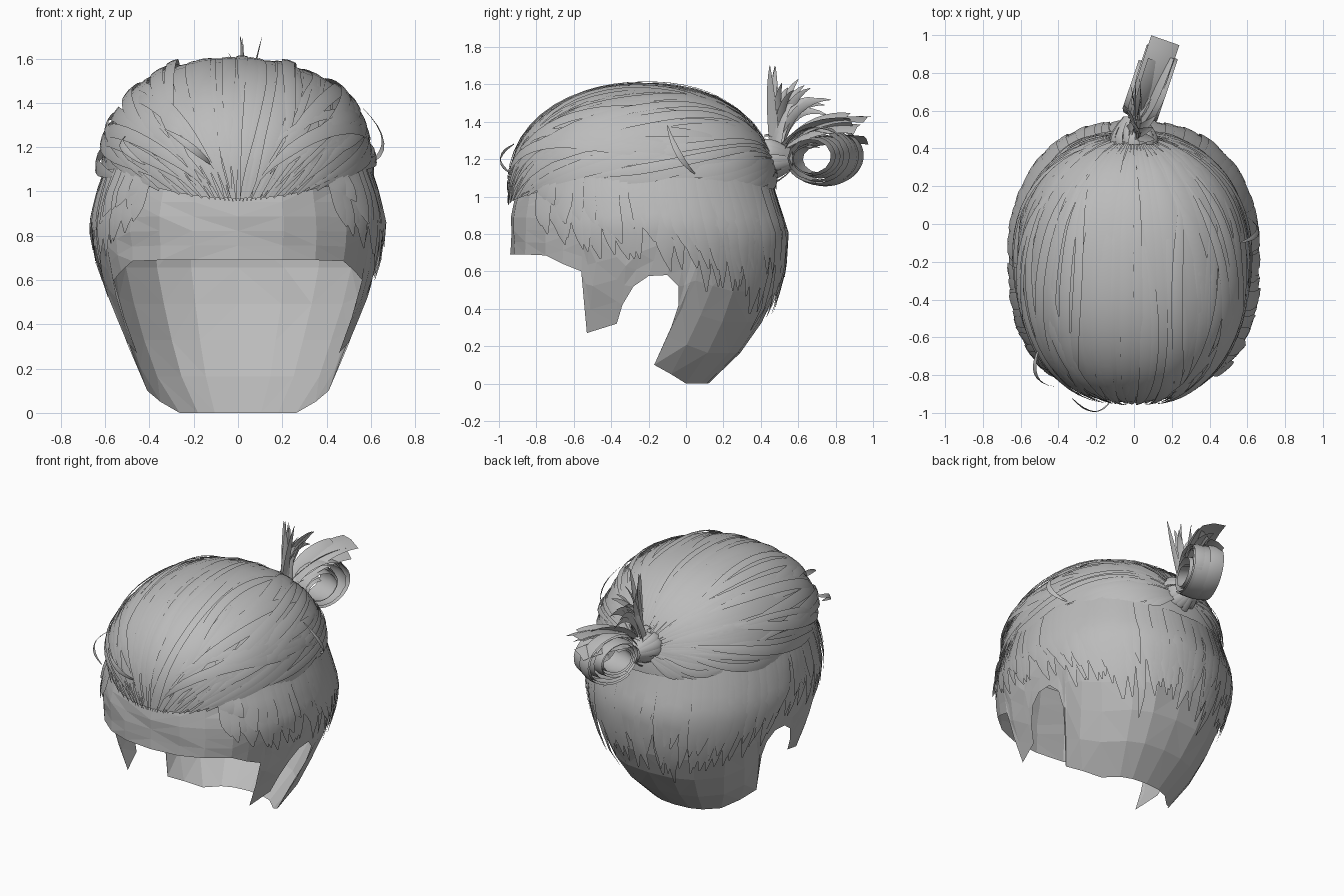
import bpy, bmesh, math, random
from mathutils import Vector as V

if "Cube" in bpy.data.objects:
    bpy.data.objects.remove(bpy.data.objects["Cube"])

random.seed(4)
P = 2.4                                   # squareness of the head sections
mat = bpy.data.materials.new("hair_grey")
mat.diffuse_color = (0.5, 0.5, 0.5, 1)
mat.use_nodes = True
mat.node_tree.nodes["Principled BSDF"].inputs["Base Color"].default_value = mat.diffuse_color


def lerp_table(t, x):
    if x <= t[0][0]:
        return t[0][1]
    for (a, u), (b, w) in zip(t, t[1:]):
        if x <= b:
            return u + (w - u) * (x - a) / (b - a)
    return t[-1][1]


def finish(bm, name, smooth=True):
    me = bpy.data.meshes.new(name)
    bm.to_mesh(me)
    bm.free()
    me.materials.append(mat)
    for p in me.polygons:
        p.use_smooth = smooth
    ob = bpy.data.objects.new(name, me)
    bpy.context.collection.objects.link(ob)
    return ob


def ribbon(bm, pts, nors, width, bulge=0.2):
    """Arched strip along pts; width(f) is the half width at fraction f."""
    rows, n = [], len(pts)
    for i, (p, nor) in enumerate(zip(pts, nors)):
        t = (pts[min(i + 1, n - 1)] - pts[max(i - 1, 0)]).normalized()
        side = t.cross(nor).normalized()
        w = width(i / (n - 1))
        rows.append([bm.verts.new(q) for q in
                     (p - side * w, p + nor * w * bulge, p + side * w)])
    for a, b in zip(rows, rows[1:]):
        for j in (0, 1):
            bm.faces.new((a[j], a[j + 1], b[j + 1], b[j]))


def bezier(p0, p1, p2, n=9):
    return [p0 * (1 - f) ** 2 + p1 * 2 * f * (1 - f) + p2 * f * f
            for f in (i / (n - 1) for i in range(n))]


# ---- scalp shell: sections by height -------------------------------------
RX = [(0, .31), (.1, .41), (.3, .50), (.5, .58), (.7, .635), (.85, .65), (1, .62), (1.15, .575)]
RB = [(0, .32), (.1, .44), (.2, .53), (.4, .66), (.6, .715), (.8, .73), (1, .67), (1.15, .63)]
RF = [(0, .74), (.9, .74), (1.15, .69)]
YC = -.2


def section(th, z, off=0):
    c, s = math.cos(th), math.sin(th)
    k = 2 / P
    r = lerp_table(RF if c > 0 else RB, z) + off
    return V(((lerp_table(RX, z) + off) * math.copysign(abs(s) ** k, s),
              YC - r * math.copysign(abs(c) ** k, c), z))


# lower edge seen from the side: brow, sideburn, ear opening, nape
EDGE = [(-.95, .69), (-.92, .69), (-.86, .69), (-.75, .685), (-.66, .64), (-.56, .6),
        (-.545, .43), (-.53, .27), (-.37, .32), (-.34, .42), (-.28, .52), (-.2, .575),
        (-.1, .58), (-.04, .52), (-.04, .42), (-.08, .3), (-.17, .1), (-.08, .05),
        (0, 0), (.08, 0), (.11, 0), (.13, 0)]
cols, top = [], -1
for y, z in EDGE:
    q = (YC - y) / lerp_table(RF if y < YC else RB, z)
    th = math.acos(math.copysign(min(1, abs(q)) ** (P / 2), q))
    top = min(math.pi, max(top + math.radians(5), th))
    cols.append((th, top, z))
cols += [(2 * math.pi - a, 2 * math.pi - b, z) for a, b, z in cols[-2:0:-1]]
bm = bmesh.new()
grid = []
for a, b, z0 in cols:
    col = []
    for j in range(8):
        z = z0 + (1.15 - z0) * j / 7
        w = min(1, (z - z0) / (.95 - z0))
        dent = random.uniform(-.008, .004) if 0 < j < 6 else 0
        col.append(bm.verts.new(section(a + (b - a) * w, z, dent)))
    grid.append(col)
for a, b in zip(grid, grid[1:] + grid[:1]):
    for j in range(7):
        bm.faces.new((a[j], b[j], b[j + 1], a[j + 1]))
bmesh.ops.triangulate(bm, faces=bm.faces)
finish(bm, "scalp_shell", False)

# ---- short clipped hair on the sides and back ------------------------------
LOW = [(40, .88), (50, .78), (62, .71), (90, .64), (104, .56), (114, .48), (124, .52),
       (136, .41), (160, .43), (180, .42)]
bm = bmesh.new()
for sgn in (1, -1):
    for layer in range(2):
        for i in range(34):
            deg = 40 + 140 * (i + random.random() * .6) / 34
            low = lerp_table(LOW, deg) + random.uniform(-.05, .05) + .12 * layer
            if deg > 118 and random.random() < .1:
                low -= .1
            high = 1.1
            drift = random.uniform(.02, .10)
            tilt = random.uniform(.004, .016)
            ww = random.uniform(.034, .05)
            pts, nors = [], []
            for j in range(8):
                f = j / 7
                th = math.radians(deg) + drift * f * f
                p = section(sgn * th, high + (low - high) * f, .005 + .005 * layer + tilt * f)
                pts.append(p)
                nors.append(V((p.x / .43, (p.y - YC) / .54, 0)).normalized())
            ribbon(bm, pts, nors, lambda f: ww * (1 - .9 * max(0, (f - .6) / .4) ** 1.6), .1)
finish(bm, "clipped_sides")

# ---- swept back hair: surface and strand paths ------------------------------
KNOT = V((0, .95, .31)).normalized()
UP = V((0, -KNOT.z, KNOT.y))
HEM = [(-.95, .97), (-.85, 1.01), (-.6, 1.06), (0, 1.09), (.3, 1.07), (.5, 1.04)]
PD = 2.25


def dome(psi, t, lift=0):
    """Point and normal on the dome; psi fans around the knot, t runs from it."""
    v = KNOT * math.cos(t) + (UP * math.cos(psi) + V((1, 0, 0)) * math.sin(psi)) * math.sin(t)
    rad = (.60, .745 if v.y < 0 else .685, .585)
    s = sum(abs(c) ** PD for c in v) ** (-1 / PD)
    n = V([math.copysign(abs(c) ** (PD - 1), c) / r for c, r in zip(v, rad)]).normalized()
    return V((0, YC, 1)) + V([s * c * r for c, r in zip(v, rad)]) + n * lift, n


def hem_t(psi):
    t = .04
    while t < 3.1:
        p = dome(psi, t)[0]
        if p.z < lerp_table(HEM, p.y):
            break
        t += .01
    return t


bm = bmesh.new()
N, M = 96, 20
grid = []
for i in range(N):
    psi = 2 * math.pi * i / N
    e = hem_t(psi)
    grid.append([bm.verts.new(dome(psi, .03 + (e - .03) * j / M)[0]) for j in range(M + 1)])
for a, b in zip(grid, grid[1:] + grid[:1]):
    for j in range(M):
        bm.faces.new((a[j], a[j + 1], b[j + 1], b[j]))
bmesh.ops.recalc_face_normals(bm, faces=bm.faces)
finish(bm, "hair_cap")


def strand(bm, psi, t0, t1, w, lift, arch=0, drift=0, n=18, shift=0):
    pts, nors = [], []
    for i in range(n):
        f = i / (n - 1)
        p, nor = dome(psi + drift * math.sin(f * math.pi) + shift * f, t0 + (t1 - t0) * f,
                      lift + arch * math.sin(f * math.pi))
        pts.append(p)
        nors.append(nor)
    ribbon(bm, pts, nors, lambda f: w * max(.12, math.sin(t0 + (t1 - t0) * f))
           * min(1, .15 + 4 * f, .15 + 4 * (1 - f)), .12)


# broad overlapping locks, then thinner layered ones
bm = bmesh.new()
for i in range(40):
    psi = math.radians(-120 + 240 * i / 39)
    strand(bm, psi, .05, hem_t(psi) + .02, .06, random.uniform(.002, .014), .006, random.uniform(-.05, .05))
for i in range(36):
    psi = math.radians(random.uniform(-95, 95))
    e = hem_t(psi)
    a = random.uniform(.05, .45) * e
    strand(bm, psi, a, min(e, a + random.uniform(.5, .8) * e), random.uniform(.018, .045),
           random.uniform(.008, .016), .014, random.uniform(-.15, .15))
finish(bm, "swept_locks")

# lifted loose strands at the temples, some crossing from the front parting
bm = bmesh.new()
for sgn in (1, -1):
    for i in range(10):
        psi = sgn * math.radians(random.uniform(28, 74))
        e = hem_t(psi)
        strand(bm, psi, e * random.uniform(.15, .4), e * random.uniform(.85, 1), random.uniform(.018, .04),
               .012, random.uniform(.02, .05), sgn * random.uniform(-.3, .15))
    for i in range(9):
        a, b = random.uniform(48, 78), random.uniform(18, 48)
        e = hem_t(math.radians(b))
        strand(bm, sgn * math.radians(a), e * random.uniform(.3, .55), e * random.uniform(.85, .97),
               random.uniform(.02, .04), .014, random.uniform(.02, .045), 0, 18, sgn * math.radians(b - a))
FLY = [((.56, -.1, 1.38), (.74, -.05, 1.2), (.58, .05, 1.12)),
       ((-.5, -.65, 1.25), (-.58, -.84, 1.22), (-.42, -.86, 1.12)),
       ((-.12, -.93, 1.12), (-.2, -1.06, 1.2), (-.33, -.92, 1.28))]
for a, b, c in FLY:
    pts = bezier(V(a), V(b), V(c))
    ribbon(bm, pts, [V((p.x, p.y - YC, .2)).normalized() for p in pts],
           lambda f: .003 + .014 * math.sin(f * math.pi))
finish(bm, "loose_strands")

# ---- bun: coiled ribbons, flared tails, upright tuft and tie -----------------
K, D, Z = V((0, .48, 1.2)), V((.32, .95, 0)).normalized(), V((0, 0, 1))
S = D.cross(Z)
bm = bmesh.new()
for r0, r1, a0, turns, w, sh in ((1, .85, 3.3, .95, .075, 0), (.92, .36, 2.6, 2.2, .085, .01),
                                 (.8, .6, 3.6, .9, .07, -.03), (1.03, .8, 2.7, .85, .05, .045),
                                 (1.08, .9, 2.2, .7, .045, -.04), (.68, .45, 1.5, 1, .08, 0)):
    pts, nors = [], []
    for i in range(30):
        f = i / 29
        a, r = a0 - f * turns * 2 * math.pi, r0 + (r1 - r0) * f
        pts.append(K + D * (.18 + .085 * r + .205 * r * math.cos(a))
                   + Z * (.01 * r + .16 * r * math.sin(a)) + S * sh)
        nors.append((D * math.cos(a) + Z * math.sin(a)).normalized())
    ribbon(bm, pts, nors, lambda f: w * min(1, .5 + 3 * f), .15)
finish(bm, "bun_coil")

bm = bmesh.new()
for d, z, sh, w, roll in ((.52, .21, 0, .08, .2), (.47, .16, .03, .055, .5), (.5, .10, -.03, .05, -.5),
                          (.40, .22, -.02, .045, .7), (.44, .19, .04, .045, -.8)):
    pts = bezier(K + Z * .03, K + D * d * .5 + Z * (z + .03) + S * sh, K + D * d + Z * z + S * sh, 10)
    ribbon(bm, pts, [(Z + S * roll).normalized()] * 10, lambda f: w * min(1, .35 + 1.6 * f), .2)
finish(bm, "bun_tails")

bm = bmesh.new()
for i in range(14):
    f = i / 13
    tip = V((random.uniform(-.06, .12), .43 + .35 * f + random.uniform(-.02, .02),
             1.70 - .18 * f * f - random.uniform(0, .12) * (i > 2)))
    mid = V((tip.x * .3 + random.uniform(-.06, .06), .45 + .10 * f, 1.50 + .04 * f))
    pts = bezier(V((random.uniform(-.05, .05), .48, 1.2)), mid, tip, 10)
    nor = V((1, random.uniform(-.9, .9), .1)).normalized()
    ribbon(bm, pts, [nor] * 10, lambda f: .026 * (1.06 - f ** 3), .3)
finish(bm, "upright_tuft")

bm = bmesh.new()
bmesh.ops.create_uvsphere(bm, u_segments=16, v_segments=10, radius=1)
for v in bm.verts:
    v.co = V((v.co.x * .085, v.co.y * .06, v.co.z * .085)) + V((0, .49, 1.2))
for i in range(16):
    a = 2 * math.pi * i / 16
    out = V((math.cos(a), 0, math.sin(a)))
    r = random.uniform(.08, .13)
    pts = bezier(V((0, .42, 1.2)) + out * r, V((0, .47, 1.2)) + out * (r + .02), V((0, .57, 1.2)) + out * .05, 6)
    ribbon(bm, pts, [out] * 6, lambda f: .03 * (1.1 - .6 * f), .4)
finish(bm, "bun_tie")
